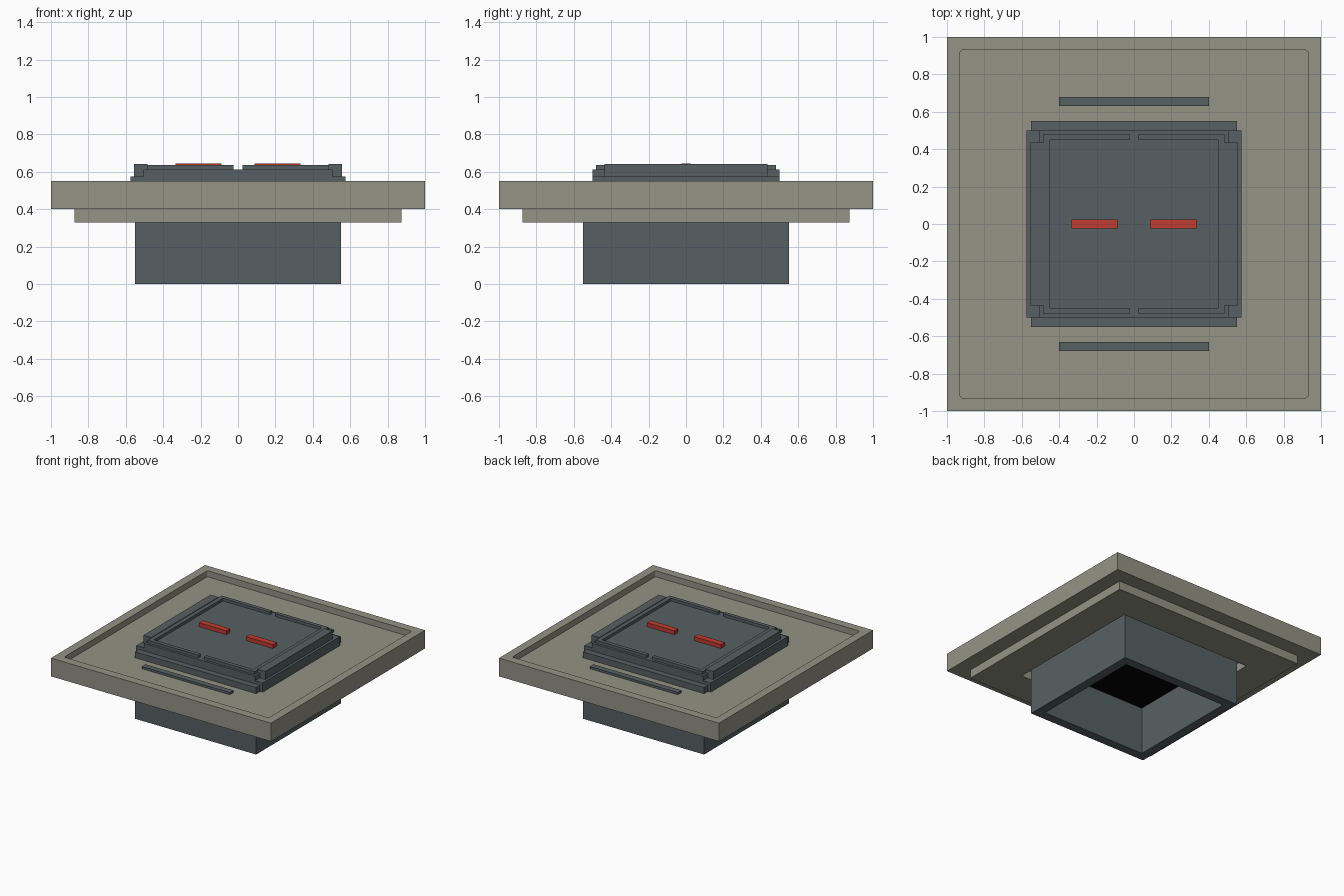
import bpy
import bmesh

if "Cube" in bpy.data.objects:
    bpy.data.objects.remove(bpy.data.objects["Cube"])


def material(name, rgb):
    m = bpy.data.materials.new(name)
    m.diffuse_color = (*rgb, 1.0)
    m.use_nodes = True
    m.node_tree.nodes["Principled BSDF"].inputs["Base Color"].default_value = m.diffuse_color
    return m


STONE = material("warm grey stone", (0.295, 0.292, 0.235))
STEEL = material("blue grey steel", (0.095, 0.118, 0.126))
RED = material("red paint", (0.52, 0.045, 0.03))
BLACK = material("black void", (0.001, 0.001, 0.001))


def finish(name, bm, mat):
    bmesh.ops.recalc_face_normals(bm, faces=bm.faces)
    me = bpy.data.meshes.new(name)
    bm.to_mesh(me)
    bm.free()
    me.materials.append(mat)
    ob = bpy.data.objects.new(name, me)
    bpy.context.collection.objects.link(ob)
    return ob


def box(name, x, y, z, mat):
    """Box from (low, high) ranges."""
    bm = bmesh.new()
    bmesh.ops.create_cube(bm, size=1)
    for v in bm.verts:
        for i, (lo, hi) in enumerate((x, y, z)):
            v.co[i] = hi if v.co[i] > 0 else lo
    return finish(name, bm, mat)


def square_shell(name, profile, mat, closed, round_half=None):
    """Sweep a (half width, z) profile round a square; cap the ends unless closed."""
    bm = bmesh.new()
    loops = [[bm.verts.new((sx * h, sy * h, z))
              for sx, sy in ((1, 1), (-1, 1), (-1, -1), (1, -1))]
             for h, z in profile]
    pairs = list(zip(loops, loops[1:]))
    if closed:
        pairs.append((loops[-1], loops[0]))
    else:
        bm.faces.new(loops[0])
        bm.faces.new(loops[-1])
    for a, b in pairs:
        for i in range(4):
            j = (i + 1) % 4
            bm.faces.new((a[i], a[j], b[j], b[i]))
    if round_half:
        # soften the upright corners of the recess
        edges = [e for e in bm.edges
                 if all(abs(abs(v.co.x) - round_half) < 1e-4 for v in e.verts)
                 and abs(e.verts[0].co.z - e.verts[1].co.z) > 0.01]
        bmesh.ops.bevel(bm, geom=edges, offset=0.015, segments=3,
                        profile=0.5, affect='EDGES')
    return finish(name, bm, mat)


def c_rail(name, s):
    """C-shaped raised rim on one half of the hatch."""
    pts = [(0.025, 0.48), (0.485, 0.48), (0.485, -0.48), (0.025, -0.48),
           (0.025, -0.448), (0.45, -0.448), (0.45, 0.448), (0.025, 0.448)]
    bm = bmesh.new()
    face = bm.faces.new([bm.verts.new((s * x, y, 0.605)) for x, y in pts])
    new = bmesh.ops.extrude_face_region(bm, geom=[face])["geom"]
    bmesh.ops.translate(bm, vec=(0, 0, 0.031),
                        verts=[v for v in new if isinstance(v, bmesh.types.BMVert)])
    return finish(name, bm, STEEL)


# Stone tray with a shallow recess, and the stepped ring beneath it
square_shell("stone_tray", [(1, 0.40), (1, 0.55), (0.93, 0.55), (0.93, 0.50)],
             STONE, False, round_half=0.93)
square_shell("lower_ring", [(0.875, 0.33), (0.875, 0.402), (0.6, 0.402), (0.6, 0.33)],
             STONE, True)

# Hollow shaft hanging below, closed by a dark ceiling
square_shell("shaft", [(0.55, 0), (0.55, 0.401), (0.475, 0.401), (0.475, 0)],
             STEEL, True)
box("shaft_ceiling", (-0.476, 0.476), (-0.476, 0.476), (0.392, 0.399), BLACK)

# Hatch frame and lid
box("hatch_frame", (-0.55, 0.55), (-0.55, 0.55), (0.495, 0.55), STEEL)
box("hatch_base", (-0.575, 0.575), (-0.5, 0.5), (0.495, 0.575), STEEL)
box("hatch_lid", (-0.505, 0.505), (-0.5, 0.5), (0.57, 0.613), STEEL)

for s, side in ((-1, "left"), (1, "right")):
    def span(a, b):
        return tuple(sorted((s * a, s * b)))
    c_rail(f"{side}_rim", s)
    box(f"{side}_hinge_bar", span(0.484, 0.555), (-0.437, 0.437), (0.57, 0.641), STEEL)
    box(f"{side}_handle", span(0.088, 0.335), (-0.025, 0.025), (0.61, 0.645), RED)

# Thin floor strips in front of and behind the hatch
for s, side in ((-1, "front"), (1, "back")):
    y = sorted((s * 0.63, s * 0.678))
    box(f"{side}_floor_strip", (-0.4, 0.4), y, (0.495, 0.518), STEEL)
